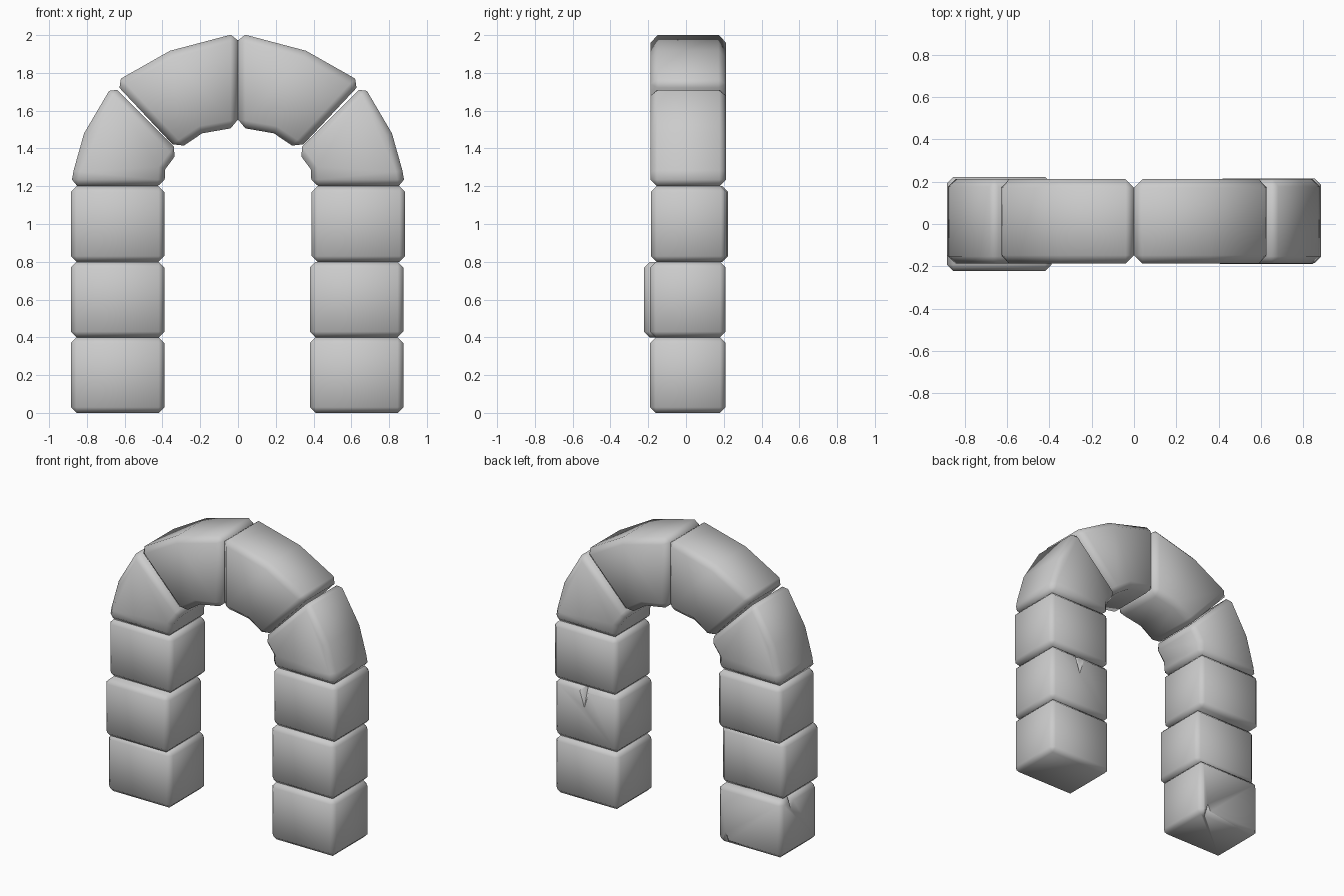
import bpy, bmesh
from mathutils import Matrix

if "Cube" in bpy.data.objects:
    bpy.data.objects.remove(bpy.data.objects["Cube"])


def stone(name, profile, y0, y1, bevel):
    """Extrude an x/z profile through y and chamfer its sharp edges."""
    bm = bmesh.new()
    face = bm.faces.new([bm.verts.new((x, y0, z)) for x, z in profile])
    ext = bmesh.ops.extrude_face_region(bm, geom=[face])
    new = [v for v in ext["geom"] if isinstance(v, bmesh.types.BMVert)]
    bmesh.ops.translate(bm, verts=new, vec=(0, y1 - y0, 0))
    bmesh.ops.recalc_face_normals(bm, faces=bm.faces)
    sharp = [e for e in bm.edges if e.calc_face_angle(0) > 0.75]
    bmesh.ops.bevel(bm, geom=sharp, offset=bevel, offset_type='OFFSET',
                    segments=1, profile=0.5, affect='EDGES', clamp_overlap=True)
    bmesh.ops.recalc_face_normals(bm, faces=bm.faces)
    me = bpy.data.meshes.new(name)
    bm.to_mesh(me)
    bm.free()
    ob = bpy.data.objects.new(name, me)
    bpy.context.collection.objects.link(ob)
    return ob


def chip(ob, loc, radius, depth, up=False):
    """Cut a small pointed crack into a stone, tapering down (or up)."""
    bm = bmesh.new()
    r = (radius, 0.0) if up else (0.0, radius)
    bmesh.ops.create_cone(bm, cap_ends=True, segments=4, radius1=r[0],
                          radius2=r[1], depth=depth * 2,
                          matrix=Matrix.Translation(loc))
    bmesh.ops.remove_doubles(bm, verts=bm.verts, dist=1e-5)
    bmesh.ops.recalc_face_normals(bm, faces=bm.faces)
    me = bpy.data.meshes.new("crack_cutter")
    bm.to_mesh(me)
    bm.free()
    cutter = bpy.data.objects.new("crack_cutter", me)
    bpy.context.collection.objects.link(cutter)
    cutter.hide_render = True
    cutter.hide_set(True)
    mod = ob.modifiers.new("crack", 'BOOLEAN')
    mod.operation = 'DIFFERENCE'
    mod.solver = 'EXACT'
    mod.object = cutter


# Pillar blocks: name, x start, z start, y start
blocks = {}
for name, x, z, y in [
    ("left_lower_block", -0.885, 0.0, -0.19),
    ("left_middle_block", -0.885, 0.4, -0.222),
    ("left_upper_block", -0.885, 0.8, -0.178),
    ("right_lower_block", 0.38, 0.0, -0.19),
    ("right_middle_block", 0.38, 0.4, -0.19),
    ("right_upper_block", 0.39, 0.8, -0.185),
]:
    w = 0.495
    outline = [(x, z), (x + w, z), (x + w, z + 0.4), (x, z + 0.4)]
    blocks[name] = stone(name, outline, y, y + 0.4, 0.03)

# Curved arch stones, mirrored left to right
springer = [(0.885, 1.2), (0.87, 1.285), (0.815, 1.48), (0.665, 1.735),
            (0.315, 1.385), (0.385, 1.29), (0.39, 1.2)]
crown = [(0.0, 2.012), (0.36, 1.917), (0.655, 1.75), (0.32, 1.393),
         (0.19, 1.48), (0.0, 1.513)]
arch = []
for side, s in (("left", -1), ("right", 1)):
    for part, prof, b in (("springer", springer, 0.035), ("crown", crown, 0.04)):
        arch.append(stone(f"{side}_{part}_stone",
                          [(s * x, z) for x, z in prof], -0.188, 0.212, b))

# Cracks in the weathered blocks
chip(blocks["right_middle_block"], (0.64, 0.21, 0.8), 0.09, 0.14)
chip(blocks["left_lower_block"], (-0.885, 0.1, 0.4), 0.07, 0.09)
chip(blocks["left_lower_block"], (-0.455, 0.21, 0.0), 0.07, 0.08, up=True)

# Soft shading over the chamfers
for ob in list(blocks.values()) + arch:
    bpy.ops.object.select_all(action='DESELECT')
    ob.select_set(True)
    bpy.context.view_layer.objects.active = ob
    for m in list(ob.modifiers):
        bpy.ops.object.modifier_apply(modifier=m.name)
    bpy.ops.object.shade_smooth_by_angle(angle=1.1)

# Discard the crack cutters
for ob in [o for o in bpy.data.objects if o.name.startswith("crack_cutter")]:
    bpy.data.objects.remove(ob)
